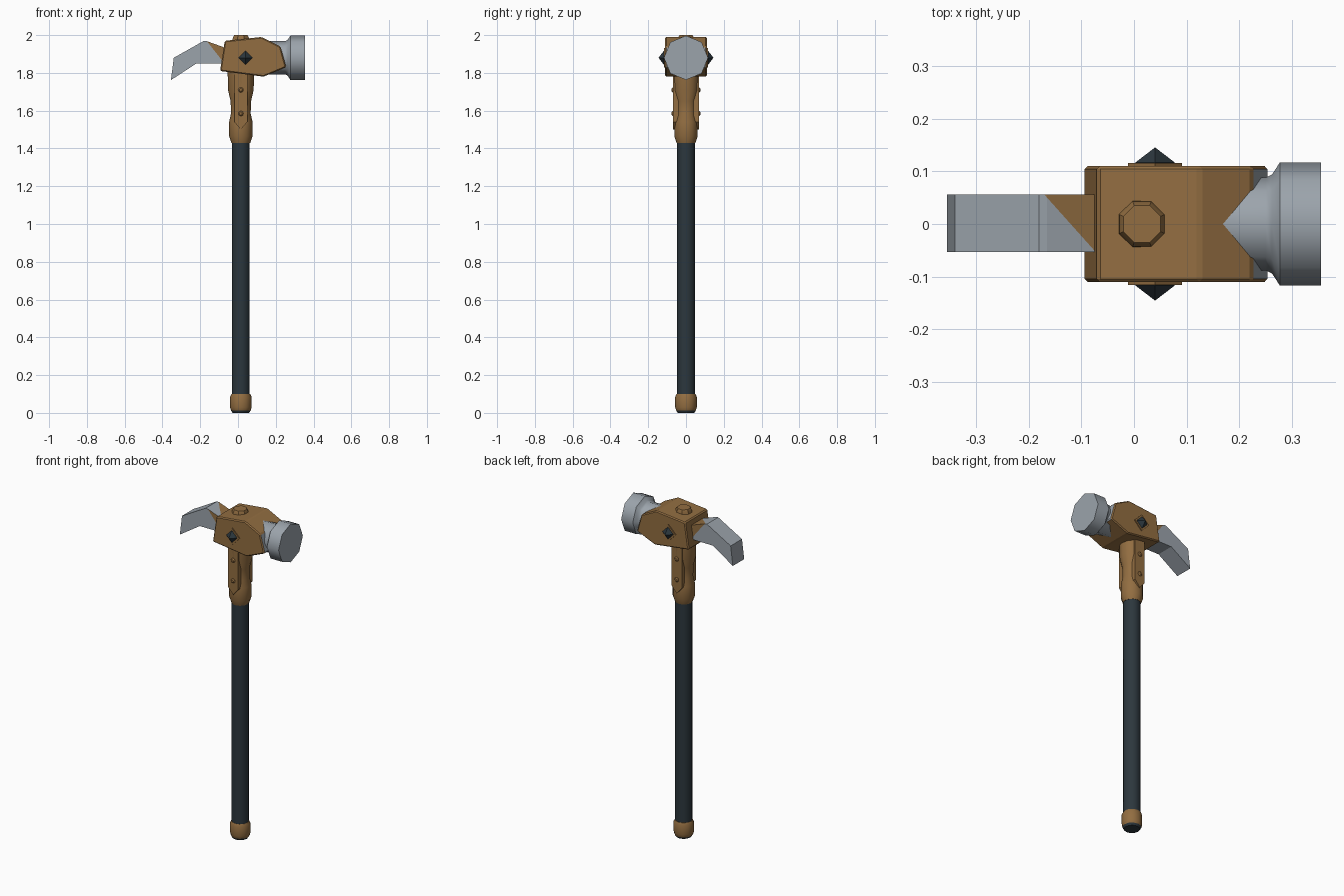
import bpy, bmesh, math
from mathutils import Vector, Matrix

if "Cube" in bpy.data.objects:
    bpy.data.objects.remove(bpy.data.objects["Cube"])

CX = 0.015    # handle axis
HZ = 1.88     # hammer head axis


def material(name, rgb):
    m = bpy.data.materials.new(name)
    m.diffuse_color = (*rgb, 1)
    m.use_nodes = True
    m.node_tree.nodes["Principled BSDF"].inputs["Base Color"].default_value = m.diffuse_color
    return m


BRASS = material("brass brown", (0.29, 0.155, 0.053))
STEEL = material("steel grey", (0.33, 0.37, 0.41))
DARK = material("dark slate", (0.025, 0.038, 0.047))


def finish(name, bm, mats, angle=None):
    bmesh.ops.recalc_face_normals(bm, faces=bm.faces[:])
    me = bpy.data.meshes.new(name)
    bm.to_mesh(me)
    bm.free()
    for m in mats:
        me.materials.append(m)
    ob = bpy.data.objects.new(name, me)
    bpy.context.collection.objects.link(ob)
    if angle:
        bpy.ops.object.select_all(action='DESELECT')
        ob.select_set(True)
        bpy.context.view_layer.objects.active = ob
        bpy.ops.object.shade_smooth_by_angle(angle=math.radians(angle))
    return ob


def lathe(profile, sides, matrix, phase=0.0):
    """Closed surface of revolution; profile = (height, radius) along local z."""
    bm = bmesh.new()
    rings = []
    for h, r in profile:
        rings.append([bm.verts.new(matrix @ Vector((
            r * math.cos(phase + i * math.tau / sides),
            r * math.sin(phase + i * math.tau / sides), h))) for i in range(sides)])
    for a, b in zip(rings, rings[1:]):
        for i in range(sides):
            j = (i + 1) % sides
            bm.faces.new((a[i], a[j], b[j], b[i]))
    bm.faces.new(rings[0])
    bm.faces.new(rings[-1])
    return bm


def slab(points, y0, y1):
    """Extrude an xz outline from y0 to y1."""
    bm = bmesh.new()
    f = bm.faces.new([bm.verts.new((x, y0, z)) for x, z in points])
    ext = bmesh.ops.extrude_face_region(bm, geom=[f])
    bmesh.ops.translate(bm, vec=(0, y1 - y0, 0),
                        verts=[v for v in ext["geom"] if isinstance(v, bmesh.types.BMVert)])
    bmesh.ops.recalc_face_normals(bm, faces=bm.faces[:])
    return bm


UP = Matrix.Translation((CX, 0, 0))
ALONG_X = Matrix.Translation((0, 0, HZ)) @ Matrix.Rotation(math.radians(90), 4, 'Y')

# handle
finish("handle", lathe([(0.05, 0.048), (1.46, 0.048)], 12, UP, math.pi / 12), [DARK], 40)

# pommel with dark underside
bm = lathe([(0, 0.044), (0.012, 0.052), (0.03, 0.057), (0.085, 0.057), (0.1, 0.05)], 12, UP)
for f in bm.faces:
    f.material_index = 1 if f.calc_center_median().z < 0.01 else 0
finish("pommel", bm, [BRASS, DARK], 40)

# socket between handle and head
finish("socket", lathe([(1.43, 0.05), (1.465, 0.062), (1.54, 0.062), (1.585, 0.052),
                        (1.65, 0.054), (1.71, 0.068), (1.82, 0.07)], 12, UP), [BRASS], 40)

# straps and rivets, front and back
for s, side in ((-1, "front"), (1, "back")):
    outline = [(CX - 0.034, 1.83), (CX - 0.034, 1.54), (CX, 1.5), (CX + 0.034, 1.54), (CX + 0.034, 1.83)]
    finish(side + "_strap", slab(outline, s * 0.04, s * 0.068), [BRASS])
    for k, z in enumerate((1.585, 1.71)):
        m = Matrix.Translation((CX, s * 0.06, z)) @ Matrix.Rotation(-s * math.pi / 2, 4, 'X')
        finish(f"{side}_rivet_{k + 1}", lathe([(0, 0.014), (0.01, 0.014), (0.016, 0.008)], 8, m),
               [BRASS], 40)

# head block, steel on the striking end
bm = slab([(-0.07, 1.97), (0.125, 1.99), (0.225, 1.94), (0.255, 1.83), (0.135, 1.78), (-0.095, 1.81)],
          -0.11, 0.11)
bmesh.ops.bevel(bm, geom=bm.edges[:], offset=0.006, segments=1, affect='EDGES', profile=0.5)
bm.normal_update()
for f in bm.faces:
    c = f.calc_center_median()
    f.material_index = 1 if f.normal.x > 0.85 and c.x > 0.2 else 0
finish("head_block", bm, [BRASS, STEEL])

# knob on top of the head
finish("top_knob", lathe([(1.95, 0.05), (1.985, 0.046), (2.0, 0.038)], 8, UP, math.pi / 8), [BRASS], 30)

# striking face and its neck
finish("striking_face", lathe([(0.15, 0.088), (0.25, 0.088), (0.262, 0.094), (0.277, 0.117), (0.355, 0.117)],
                              8, ALONG_X), [STEEL], 50)

# curved claw, brass where it meets the block
bm = slab([(-0.355, 1.762), (-0.34, 1.88), (-0.18, 1.97), (-0.165, 1.968), (-0.06, 1.93),
           (-0.06, 1.85), (-0.22, 1.85)], -0.053, 0.056)
side_co, side_n = Vector((-0.165, 0, 1.968)), Vector((0.095, 0, 0.075)).normalized()
top_co, top_n = Vector((-0.165, 0.05, 0)), Vector((0.095, 0.085, 0)).normalized()
for co, n, top in ((side_co, side_n, False), (top_co, top_n, True)):
    bm.normal_update()
    faces = [f for f in bm.faces if (f.normal.z > 0.5 if top else abs(f.normal.y) > 0.9)]
    geom = faces + list({e for f in faces for e in f.edges}) + list({v for f in faces for v in f.verts})
    bmesh.ops.bisect_plane(bm, geom=geom, plane_co=co, plane_no=n)
bm.normal_update()
for f in bm.faces:
    c = f.calc_center_median()
    if abs(f.normal.y) > 0.9:
        f.material_index = int((c - side_co).dot(side_n) > 0)
    elif f.normal.z > 0.5:
        f.material_index = int((c - top_co).dot(top_n) > 0)
finish("claw", bm, [STEEL, BRASS])

# diamond studs with frames on both cheeks
for s, side in ((-1, "front"), (1, "back")):
    m = Matrix.Translation((0.04, s * 0.105, HZ)) @ Matrix.Rotation(-s * math.pi / 2, 4, 'X')
    finish(side + "_stud_frame", lathe([(0, 0.051), (0.011, 0.051)], 4, m), [BRASS])
    finish(side + "_stud", lathe([(0.0, 0.037), (0.012, 0.037), (0.04, 0.0005)], 4, m), [DARK])
